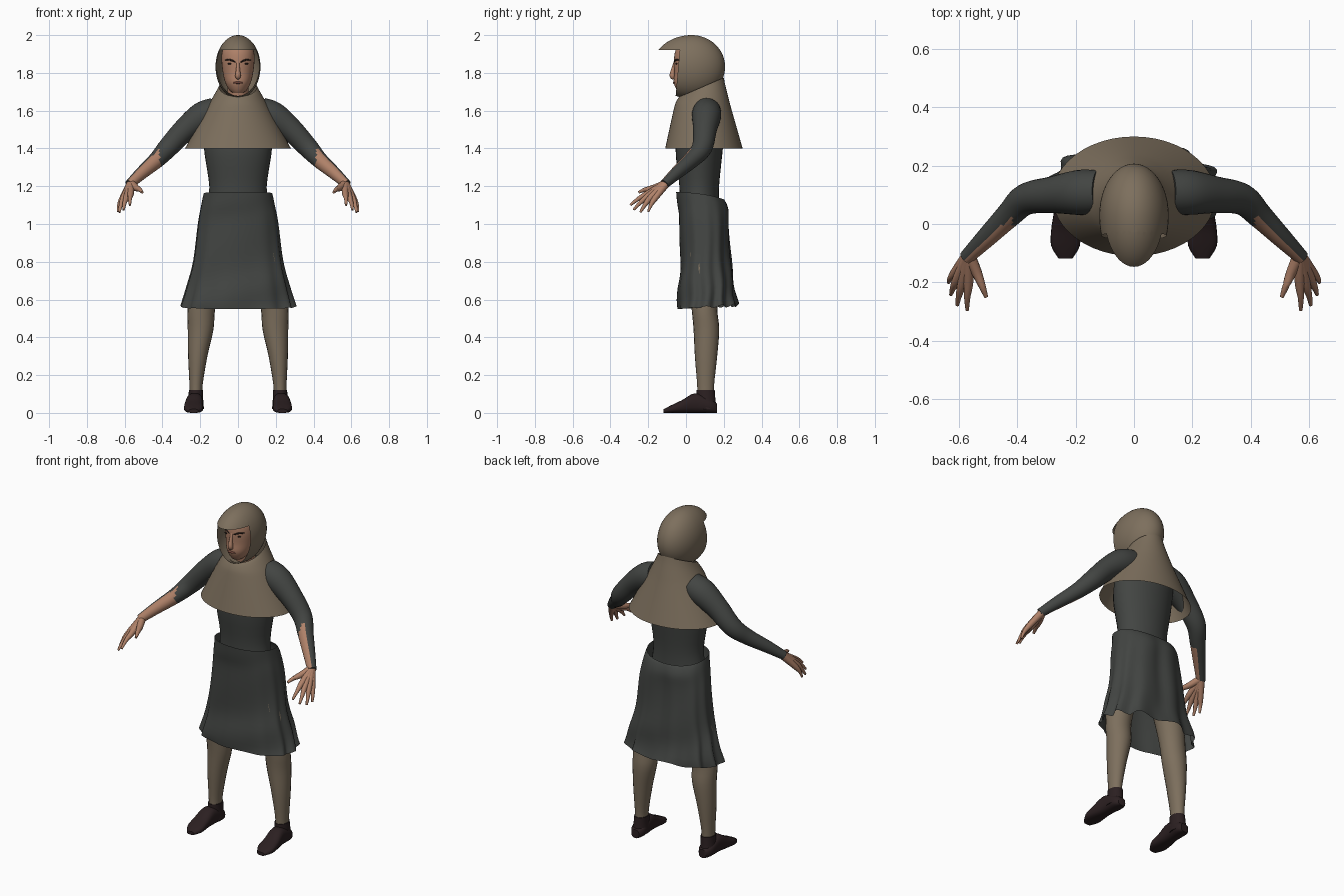
import bpy, bmesh, math
from mathutils import Vector

cube = bpy.data.objects.get("Cube")
if cube:
    bpy.data.objects.remove(cube)


def material(name, rgb):
    m = bpy.data.materials.new(name)
    m.use_nodes = True
    m.diffuse_color = (*rgb, 1)
    m.node_tree.nodes["Principled BSDF"].inputs["Base Color"].default_value = (*rgb, 1)
    return m


BEIGE = material("beige_wool", (0.205, 0.16, 0.11))
DARK = material("dark_grey_cloth", (0.055, 0.059, 0.055))
SKIN = material("skin", (0.43, 0.22, 0.14))
LEATHER = material("dark_leather", (0.024, 0.014, 0.015))
HAIR = material("dark_brown_hair", (0.025, 0.015, 0.012))
LIP = material("lips", (0.24, 0.09, 0.065))


def finish(name, bm, *mats, angle=50):
    bmesh.ops.recalc_face_normals(bm, faces=bm.faces)
    mesh = bpy.data.meshes.new(name)
    bm.to_mesh(mesh)
    bm.free()
    ob = bpy.data.objects.new(name, mesh)
    bpy.context.collection.objects.link(ob)
    for m in mats:
        mesh.materials.append(m)
    bpy.ops.object.select_all(action="DESELECT")
    ob.select_set(True)
    bpy.context.view_layer.objects.active = ob
    bpy.ops.object.shade_smooth_by_angle(angle=math.radians(angle))
    return ob


def smooth_rows(rows, steps=4):
    """Catmull-Rom interpolation of tuples of numbers."""
    out = []
    for i in range(len(rows) - 1):
        p = [rows[max(0, min(len(rows) - 1, i + k))] for k in (-1, 0, 1, 2)]
        for s in range(steps):
            t = s / steps
            out.append(tuple(
                0.5 * (2 * b + (c - a) * t + (2 * a - 5 * b + 4 * c - d) * t * t
                       + (3 * b - a - 3 * c + d) * t ** 3) for a, b, c, d in zip(*p)))
    return out + [tuple(rows[-1])]


def loft(name, rings, *mats, n=24, caps=True, power=1.0, warp=None, angle=50):
    """Skin rings given as (centre, half-axis u, half-axis v)."""
    bm = bmesh.new()
    loops = []
    for i, (c, u, v) in enumerate(rings):
        loop = []
        for k in range(n):
            a = 2 * math.pi * k / n
            ca = math.copysign(abs(math.cos(a)) ** power, math.cos(a))
            sa = math.copysign(abs(math.sin(a)) ** power, math.sin(a))
            p = Vector(c) + Vector(u) * ca + Vector(v) * sa
            if warp:
                p = warp(p, Vector(c), a, i / (len(rings) - 1))
            loop.append(bm.verts.new(p))
        loops.append(loop)
    for a, b in zip(loops, loops[1:]):
        for k in range(n):
            bm.faces.new((a[k], a[(k + 1) % n], b[(k + 1) % n], b[k]))
    if caps:
        bm.faces.new(loops[0])
        bm.faces.new(loops[-1])
    return finish(name, bm, *mats, angle=angle)


def stack(name, rows, *mats, **kw):
    """Upright body from rows of (z, centre x, centre y, half width, half depth)."""
    rings = [((x, y, z), (w, 0, 0), (0, d, 0)) for z, x, y, w, d in smooth_rows(rows)]
    return loft(name, rings, *mats, **kw)


def tube(name, pts, *mats, n=16, steps=4):
    """Round limb along points of (x, y, z, radius)."""
    rows = smooth_rows(pts, steps)
    pos = [Vector(r[:3]) for r in rows]
    rings = []
    for i, r in enumerate(rows):
        t = (pos[min(i + 1, len(pos) - 1)] - pos[max(i - 1, 0)]).normalized()
        u = t.cross(Vector((0.3, 1, 0.2))).normalized()
        rings.append((pos[i], u * r[3], t.cross(u) * r[3]))
    return loft(name, rings, *mats, n=n)


def ellipsoid(name, centre, radii, mat):
    bm = bmesh.new()
    bmesh.ops.create_uvsphere(bm, u_segments=16, v_segments=8, radius=1)
    for v in bm.verts:
        v.co = Vector(centre) + Vector(a * b for a, b in zip(v.co, radii))
    return finish(name, bm, mat)


# Torso and neck
stack("torso", [(1.08, 0, 0.07, 0.165, 0.105), (1.2, 0, 0.07, 0.152, 0.105),
                (1.4, 0, 0.07, 0.18, 0.125), (1.54, 0, 0.09, 0.175, 0.115),
                (1.64, 0, 0.09, 0.1, 0.08)], DARK, n=32)
stack("neck", [(1.58, 0, 0.08, 0.06, 0.06), (1.76, 0, 0.05, 0.055, 0.06)], SKIN)


# Skirt with folds that deepen towards the hem and the back
def folds(p, c, a, t):
    back = 0.5 + 0.5 * math.sin(a)
    depth = t * t * (0.018 + 0.045 * back) + 0.006 * t
    wave = math.sin(11 * a + 1.3 * math.sin(2 * a) + 1.5 * t)
    p = c + (p - c) * (1 + depth * wave)
    p.y -= 0.045 * t * (1 - t) * back * math.exp(-(p.x / 0.04) ** 2)
    p.y += 0.006 * math.sin(t * 17 + 2 * a) * t
    p.z += 0.01 * t * wave * back + 0.02 * t * back - 0.04 * (1 - t) ** 4 * back ** 2
    return p


stack("skirt", [(1.17, 0, 0.075, 0.182, 0.127), (1.1, 0, 0.09, 0.195, 0.135),
                (1.0, 0, 0.098, 0.212, 0.132), (0.8, 0, 0.105, 0.235, 0.135),
                (0.66, 0, 0.107, 0.268, 0.146), (0.55, 0, 0.11, 0.297, 0.158)],
      DARK, n=96, caps=False, power=0.88, warp=folds, angle=70)


# Shoulder cape, its neckline sloping down to the front
def neckline(p, c, a, t):
    p.z += 0.05 * t ** 3 * math.sin(a)
    return p


stack("cape", [(1.4, 0, 0.095, 0.28, 0.205), (1.59, 0, 0.088, 0.18, 0.157),
               (1.66, 0, 0.085, 0.14, 0.138), (1.725, 0, 0.085, 0.1, 0.115)],
      BEIGE, n=48, caps=False, warp=neckline)

# Hood: egg-shaped shell with a face opening under a straight brim
bm = bmesh.new()
bmesh.ops.create_uvsphere(bm, u_segments=48, v_segments=32, radius=1)
for v in bm.verts:
    x, y, z = v.co
    v.co = (0.119 * x, 0.03 + y * (0.208 if y < 0 else 0.177), 1.832 + 0.168 * z)
BRIM = Vector((0, 0, 1.92))
EDGE, EDGE_N = Vector((0, -0.033, 1.92)), Vector((0, 1, -0.09)).normalized()
for co, no in ((BRIM, Vector((0, 0, 1))), (EDGE, EDGE_N)):
    bmesh.ops.bisect_plane(bm, geom=bm.verts[:] + bm.edges[:] + bm.faces[:],
                           plane_co=co, plane_no=no)
opening = [f for f in bm.faces if f.calc_center_median().z < BRIM.z
           and (f.calc_center_median() - EDGE).dot(EDGE_N) < 0]
bmesh.ops.delete(bm, geom=opening, context="FACES")
finish("hood", bm, BEIGE)

# Head and face
stack("head", [(1.695, 0, 0.0, 0.03, 0.038), (1.715, 0, 0.01, 0.05, 0.062),
               (1.75, 0, 0.02, 0.068, 0.085), (1.8, 0, 0.03, 0.08, 0.092),
               (1.865, 0, 0.03, 0.087, 0.094), (1.92, 0, 0.03, 0.082, 0.085),
               (1.96, 0, 0.03, 0.05, 0.055)], SKIN, n=32)
tube("nose", [(0, -0.056, 1.865, 0.007), (0, -0.068, 1.82, 0.01),
              (0, -0.072, 1.785, 0.015), (0, -0.062, 1.772, 0.01)], SKIN)
ellipsoid("mouth", (0, -0.063, 1.748), (0.027, 0.007, 0.006), LIP)
for side, s in (("left", 1), ("right", -1)):
    ellipsoid(side + "_eye", (s * 0.04, -0.05, 1.848), (0.015, 0.006, 0.005), HAIR)
    tube(side + "_eyebrow", [(s * 0.014, -0.062, 1.857, 0.003), (s * 0.042, -0.053, 1.869, 0.005),
                             (s * 0.068, -0.029, 1.868, 0.002)], HAIR, n=8)

# Limbs, built for each side
FINGERS = {
    "index": [(0.568, -0.2, 1.162, 0.017), (0.572, -0.25, 1.135, 0.011), (0.572, -0.295, 1.1, 0.006)],
    "middle": [(0.588, -0.2, 1.148, 0.017), (0.6, -0.243, 1.112, 0.011), (0.606, -0.278, 1.075, 0.006)],
    "ring": [(0.605, -0.187, 1.14, 0.017), (0.62, -0.218, 1.1, 0.011), (0.628, -0.242, 1.062, 0.006)],
    "little": [(0.613, -0.165, 1.135, 0.016), (0.63, -0.186, 1.1, 0.01), (0.636, -0.2, 1.065, 0.006)],
    "thumb": [(0.54, -0.165, 1.192, 0.018), (0.52, -0.215, 1.182, 0.012), (0.507, -0.25, 1.168, 0.007)],
}
for side, s in (("left", 1), ("right", -1)):
    def flip(pts):
        return [(s * p[0], *p[1:]) for p in pts]

    # Sleeve running to a point on the outer forearm, bare skin inside
    arm = tube(side + "_arm", flip([
        (0.12, 0.11, 1.595, 0.075), (0.19, 0.108, 1.568, 0.077), (0.28, 0.1, 1.5, 0.063),
        (0.37, 0.085, 1.405, 0.054), (0.43, 0.03, 1.34, 0.044), (0.51, -0.05, 1.27, 0.034),
        (0.575, -0.115, 1.21, 0.025)]), DARK, SKIN, n=28, steps=6)
    inner = Vector((-0.75 * s, -0.66, 0))
    for f in arm.data.polygons:
        if abs(f.center.x) > 0.415 and f.normal.dot(inner) > 0.15 - 4 * max(0, abs(f.center.x) - 0.535):
            f.material_index = 1

    # Hand: overlapping fingers that share a wrist
    for finger, pts in FINGERS.items():
        tube(f"{side}_{finger}_finger", flip([(0.567, -0.105, 1.215, 0.022)] + pts), SKIN, n=12)

    # Leg
    stack(side + "_leg", [(0.95, s * 0.11, 0.09, 0.09, 0.09), (0.7, s * 0.17, 0.095, 0.08, 0.08),
                          (0.55, s * 0.194, 0.098, 0.073, 0.068), (0.44, s * 0.198, 0.108, 0.068, 0.068),
                          (0.3, s * 0.213, 0.106, 0.051, 0.059), (0.15, s * 0.222, 0.104, 0.035, 0.045),
                          (0.08, s * 0.222, 0.104, 0.034, 0.044)], BEIGE, n=20)

    # Shoe: ankle cuff and a tapering foot
    stack(side + "_shoe_cuff", [(0.02, s * 0.226, 0.108, 0.046, 0.054), (0.07, s * 0.224, 0.106, 0.04, 0.05),
                                (0.12, s * 0.222, 0.104, 0.038, 0.048)], LEATHER, n=20)
    foot = smooth_rows([(0.164, 0.225, 0.025, 0.025), (0.13, 0.226, 0.043, 0.036),
                        (0.05, 0.23, 0.044, 0.052), (-0.02, 0.235, 0.049, 0.034),
                        (-0.075, 0.235, 0.049, 0.021), (-0.118, 0.235, 0.024, 0.01)])
    loft(side + "_shoe", [((s * x, y, h), (w, 0, 0), (0, 0, h)) for y, x, w, h in foot],
         LEATHER, n=20, power=0.75)
